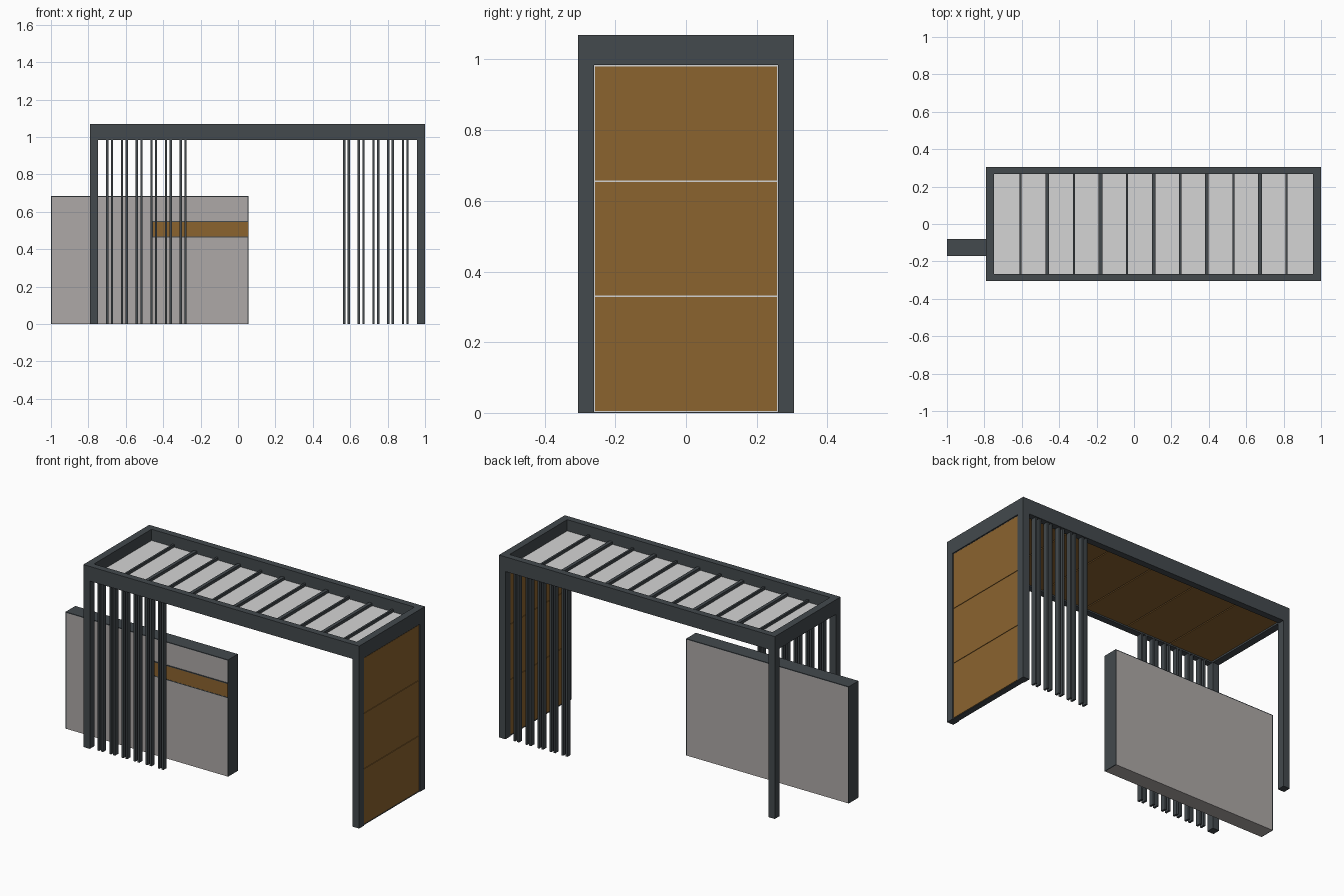
import bpy

cube = bpy.data.objects.get("Cube")
if cube:
    bpy.data.objects.remove(cube, do_unlink=True)


def material(name, rgb):
    m = bpy.data.materials.new(name)
    m.use_nodes = True
    col = (*rgb, 1.0)
    m.diffuse_color = col
    m.node_tree.nodes["Principled BSDF"].inputs["Base Color"].default_value = col
    return m


STEEL = material("dark steel", (0.056, 0.067, 0.075))
WOOD = material("warm wood", (0.26, 0.125, 0.028))
STONE = material("grey render", (0.42, 0.395, 0.385))
SHEET = material("light sheet", (0.66, 0.66, 0.66))


def box(name, x, y, z, mat):
    """Box from (low, high) pairs on each axis."""
    lo, hi = zip(x, y, z)
    verts = [(a, b, c) for a in (lo[0], hi[0]) for b in (lo[1], hi[1]) for c in (lo[2], hi[2])]
    faces = [(0, 1, 3, 2), (4, 6, 7, 5), (0, 4, 5, 1), (2, 3, 7, 6), (0, 2, 6, 4), (1, 5, 7, 3)]
    me = bpy.data.meshes.new(name)
    me.from_pydata(verts, [], faces)
    me.materials.append(mat)
    ob = bpy.data.objects.new(name, me)
    bpy.context.collection.objects.link(ob)
    return ob


def span(center, width):
    return (center - width / 2, center + width / 2)


LEFT, RIGHT, HALF = -0.79, 1.0, 0.305
TOP, UNDER = 1.07, 0.984
BAR = 0.042
IN_L, IN_R, IN_Y = LEFT + BAR, RIGHT - BAR, HALF - 0.038

# Top ring beams and corner posts
for side, label in ((-1, "front"), (1, "back")):
    box(label + "_beam", (LEFT, RIGHT), sorted((side * IN_Y, side * HALF)), (UNDER, TOP), STEEL)
    post_y = sorted((side * 0.26, side * HALF))
    for x0, end in ((LEFT, "low_x"), (IN_R, "high_x")):
        box(f"{label}_post_{end}", (x0, x0 + BAR), post_y, (0, UNDER), STEEL)
for x0, end in ((LEFT, "low_x"), (IN_R, "high_x")):
    box("end_beam_" + end, (x0, x0 + BAR), (-IN_Y, IN_Y), (UNDER, TOP), STEEL)

# Screens made of paired vertical fins
PITCH = 0.0785
for label, first, count, y in (("front", -0.686, 6, -0.283), ("back", 0.58, 5, 0.283)):
    for i in range(count):
        for off in (-0.0125, 0.0125):
            box(f"{label}_fin_{i}", span(first + i * PITCH + off, 0.012),
                span(y, 0.03), (0, UNDER), STEEL)

# End wall: light core, three wood boards on each side, bottom sill
box("end_wall_core", (0.966, 0.992), (-0.26, 0.26), (0.003, UNDER), SHEET)
box("end_wall_sill", (0.962, 0.996), (-0.26, 0.26), (0, 0.003), STEEL)
BOARD = 0.3255
for i in range(3):
    z = (0.006 + i * BOARD, 0.003 + (i + 1) * BOARD)
    for x in ((0.962, 0.966), (0.992, 0.996)):
        box(f"end_wall_board_{i}", x, (-0.257, 0.257), z, WOOD)

# Roof: light sheet above, wood boards below, cross bars on top
box("roof_sheet", (IN_L, IN_R), (-IN_Y, IN_Y), (0.996, 1.004), SHEET)
BAY = (IN_R - IN_L) / 6
for i in range(6):
    x0 = IN_L + i * BAY
    box(f"ceiling_board_{i}", (x0 + 0.003, x0 + BAY - 0.003),
        (-IN_Y + 0.002, IN_Y - 0.002), (0.991, 0.996), WOOD)
    box(f"roof_thin_bar_{i}", span(x0 + BAY / 2, 0.011), (-IN_Y, IN_Y), (1.004, 1.02), STEEL)
    if i:
        box(f"roof_thick_bar_{i}", span(x0, 0.02), (-IN_Y, IN_Y), (1.004, 1.02), STEEL)

# Free-standing sign wall with dark edge trim
W0, W1, WH = -1.0, 0.055, 0.685
WY = (-0.17, -0.08)
TRIM = 0.005
box("sign_wall", (W0 + TRIM, W1 - TRIM), WY, (0, WH - TRIM), STONE)
box("sign_wall_cap", (W0, W1), WY, (WH - TRIM, WH), STEEL)
for x in ((W0, W0 + TRIM), (W1 - TRIM, W1)):
    box("sign_wall_edge", x, WY, (0, WH - TRIM), STEEL)

# Wood band with dark border lines on the wall front
box("sign_band", (-0.455, W1 - 0.002), (-0.173, -0.17), (0.465, 0.545), WOOD)
for z in (0.462, 0.545):
    box("sign_band_border", (-0.46, W1 - 0.002), (-0.174, -0.17), (z, z + 0.005), STEEL)
box("sign_band_end", (-0.46, -0.455), (-0.174, -0.17), (0.467, 0.545), STEEL)
